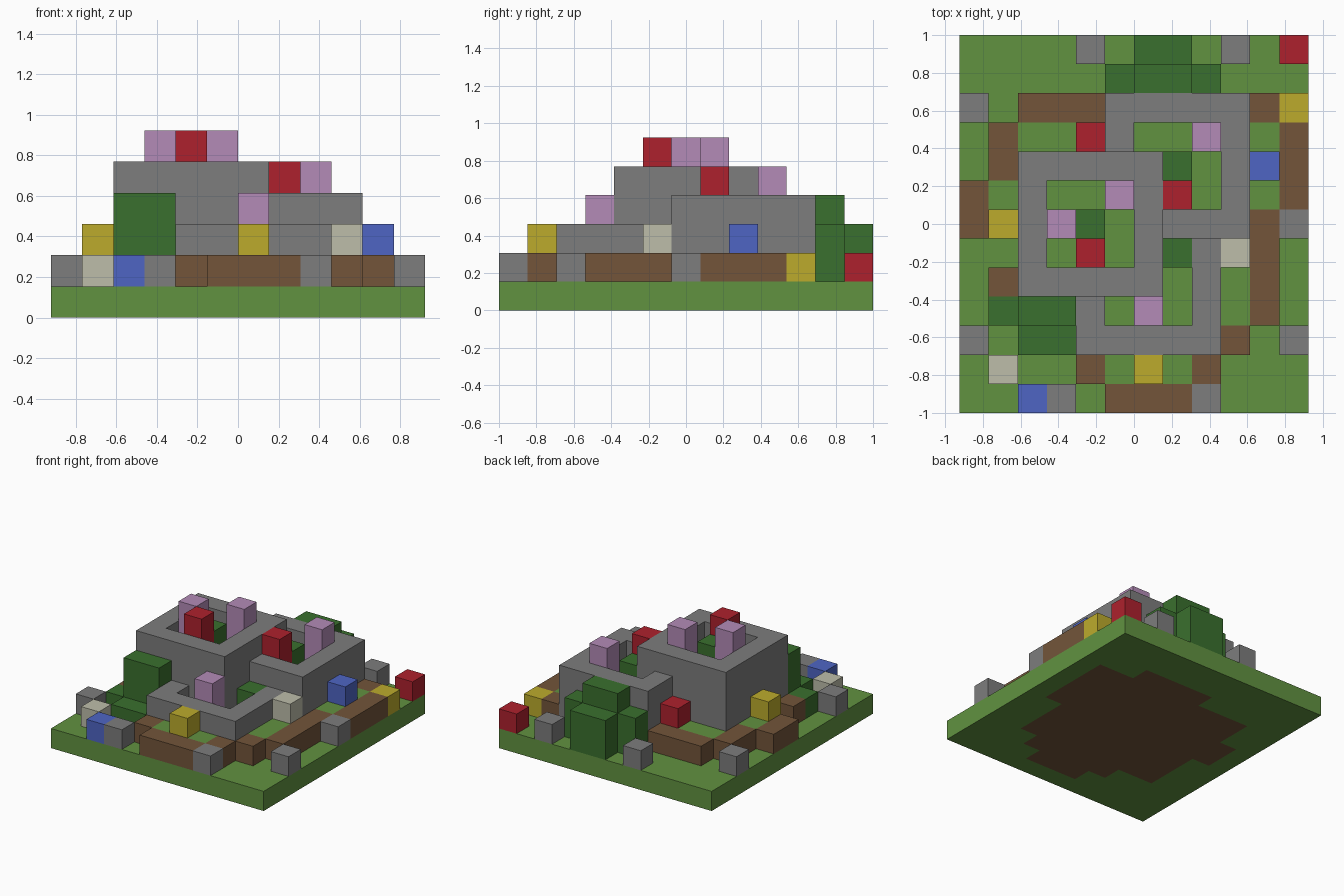
import bpy, bmesh
from mathutils import Matrix, Vector

CELL = 2 / 13
COLS, ROWS = 12, 13

cube = bpy.data.objects.get("Cube")
if cube:
    bpy.data.objects.remove(cube)


def material(name, rgb):
    lin = [((c / 255 + 0.055) / 1.055) ** 2.4 for c in rgb]
    m = bpy.data.materials.new(name)
    m.use_nodes = True
    m.diffuse_color = (*lin, 1)
    m.node_tree.nodes["Principled BSDF"].inputs["Base Color"].default_value = (*lin, 1)
    return m


GRASS = material("grass green", (97, 146, 64))
STONE = material("stone grey", (125, 125, 125))
EARTH = material("earth brown", (115, 85, 58))
LEAF = material("leaf green", (58, 112, 46))
RED = material("red", (174, 33, 45))
PINK = material("lilac", (179, 139, 183))
YELLOW = material("yellow", (188, 171, 44))
BLUE = material("blue", (78, 101, 196))
WHITE = material("off white", (189, 189, 170))


def finish(name, bm, *mats):
    mesh = bpy.data.meshes.new(name)
    bm.to_mesh(mesh)
    bm.free()
    for m in mats:
        mesh.materials.append(m)
    ob = bpy.data.objects.new(name, mesh)
    bpy.context.collection.objects.link(ob)
    return ob


def blocks(name, mat, bottom, top, *rects):
    """Boxes over inclusive cell ranges (col, row[, last col, last row])."""
    bm = bmesh.new()
    for r in rects:
        c0, r0, c1, r1 = r if len(r) == 4 else r * 2
        size = Vector((c1 - c0 + 1, r1 - r0 + 1, top - bottom)) * CELL
        mid = Vector(((c0 + c1 + 1 - COLS) / 2, (r0 + r1 + 1 - ROWS) / 2,
                      (bottom + top) / 2)) * CELL
        bmesh.ops.create_cube(bm, size=1, matrix=Matrix.Translation(mid) @ Matrix.Diagonal((*size, 1)))
    return finish(name, bm, mat)


# Ground slab, with bare earth on the underside beneath the terrace
earth_spans = {1: (5, 7), 2: (4, 8), 3: (2, 9), 4: (2, 9), 5: (2, 9), 6: (1, 10),
               7: (1, 10), 8: (2, 10), 9: (2, 10), 10: (5, 8)}
bm = bmesh.new()
bmesh.ops.create_grid(bm, x_segments=COLS, y_segments=ROWS, size=0.5,
                      matrix=Matrix.Diagonal((COLS * CELL, ROWS * CELL, 1, 1)))
lower = list(bm.faces)
lifted = bmesh.ops.extrude_face_region(bm, geom=lower, use_keep_orig=True)["geom"]
bmesh.ops.translate(bm, vec=(0, 0, CELL), verts=[v for v in lifted if isinstance(v, bmesh.types.BMVert)])
bmesh.ops.recalc_face_normals(bm, faces=bm.faces)
for f in bm.faces:
    mid = f.calc_center_median()
    if mid.z < CELL / 4:
        col, row = int(mid.x / CELL + COLS / 2), int(mid.y / CELL + ROWS / 2)
        first, last = earth_spans.get(row, (COLS, 0))
        f.material_index = int(first <= col <= last)
finish("ground_slab", bm, GRASS, EARTH)

# Low terrace: earth edging with a lawn inside it
blocks("terrace_edging", EARTH, 1, 2, (4, 1), (5, 0, 7, 0), (8, 1), (9, 2), (10, 3, 10, 6),
       (11, 7, 11, 9), (10, 10), (2, 10, 4, 10), (1, 8, 1, 9), (0, 6, 0, 7), (1, 4))
blocks("terrace_lawn", GRASS, 1, 2, (5, 1), (7, 1), (9, 3, 9, 4), (10, 7), (10, 9),
       (2, 9, 3, 9), (1, 7))

# Main tower
blocks("tower_walls", STONE, 1, 5, (2, 4, 6, 4), (2, 8, 6, 8), (2, 5, 2, 7), (6, 5, 6, 7))
blocks("tower_lawn", GRASS, 1, 4, (3, 5, 5, 7))
blocks("tower_bush", LEAF, 4, 5, (4, 6))
blocks("tower_lilac_flowers", PINK, 4, 6, (3, 6), (5, 7))
blocks("tower_red_flower", RED, 4, 6, (4, 5))

# Middle courtyard behind the tower
blocks("back_court_walls", STONE, 1, 4, (5, 10, 9, 10), (9, 6, 9, 9), (7, 6, 8, 6), (5, 9))
blocks("back_court_lawn", GRASS, 1, 3, (6, 9, 8, 9), (7, 7, 8, 8))
blocks("back_court_bush", LEAF, 3, 4, (7, 8))
blocks("back_court_lilac_flower", PINK, 3, 5, (8, 9))
blocks("back_court_red_flower", RED, 3, 5, (7, 7))

# Low courtyard in front of the tower
blocks("front_court_walls", STONE, 1, 3, (4, 2, 8, 2), (8, 3, 8, 5), (4, 3))
blocks("front_court_lawn", GRASS, 1, 2, (5, 3, 7, 3), (7, 4, 7, 5))
blocks("front_court_bush", LEAF, 2, 3, (7, 5))
blocks("front_court_lilac_flower", PINK, 2, 4, (6, 3))

# Hedges
blocks("front_hedge_tall", LEAF, 1, 4, (2, 3, 3, 3))
blocks("front_hedge_low", LEAF, 1, 2, (1, 3), (2, 2, 3, 2))
blocks("back_hedge_tall", LEAF, 1, 4, (6, 11, 7, 11))
blocks("back_hedge_low", LEAF, 1, 3, (5, 11), (8, 11), (6, 12, 7, 12))

# Flowers on the terrace and on the ground
blocks("terrace_yellow_flowers", YELLOW, 1, 3, (6, 1), (1, 6))
blocks("terrace_white_flower", WHITE, 1, 3, (9, 5))
blocks("terrace_blue_flower", BLUE, 1, 3, (10, 8))
blocks("terrace_red_flower", RED, 1, 3, (4, 9))
blocks("ground_white_flower", WHITE, 1, 2, (1, 1))
blocks("ground_blue_flower", BLUE, 1, 2, (2, 0))
blocks("ground_yellow_flower", YELLOW, 1, 2, (11, 10))
blocks("ground_red_flower", RED, 1, 2, (11, 12))

# Loose boulders round the rim
blocks("boulders", STONE, 1, 2, (3, 0), (8, 0), (0, 2), (11, 2), (11, 6), (0, 10), (4, 12), (9, 12))
